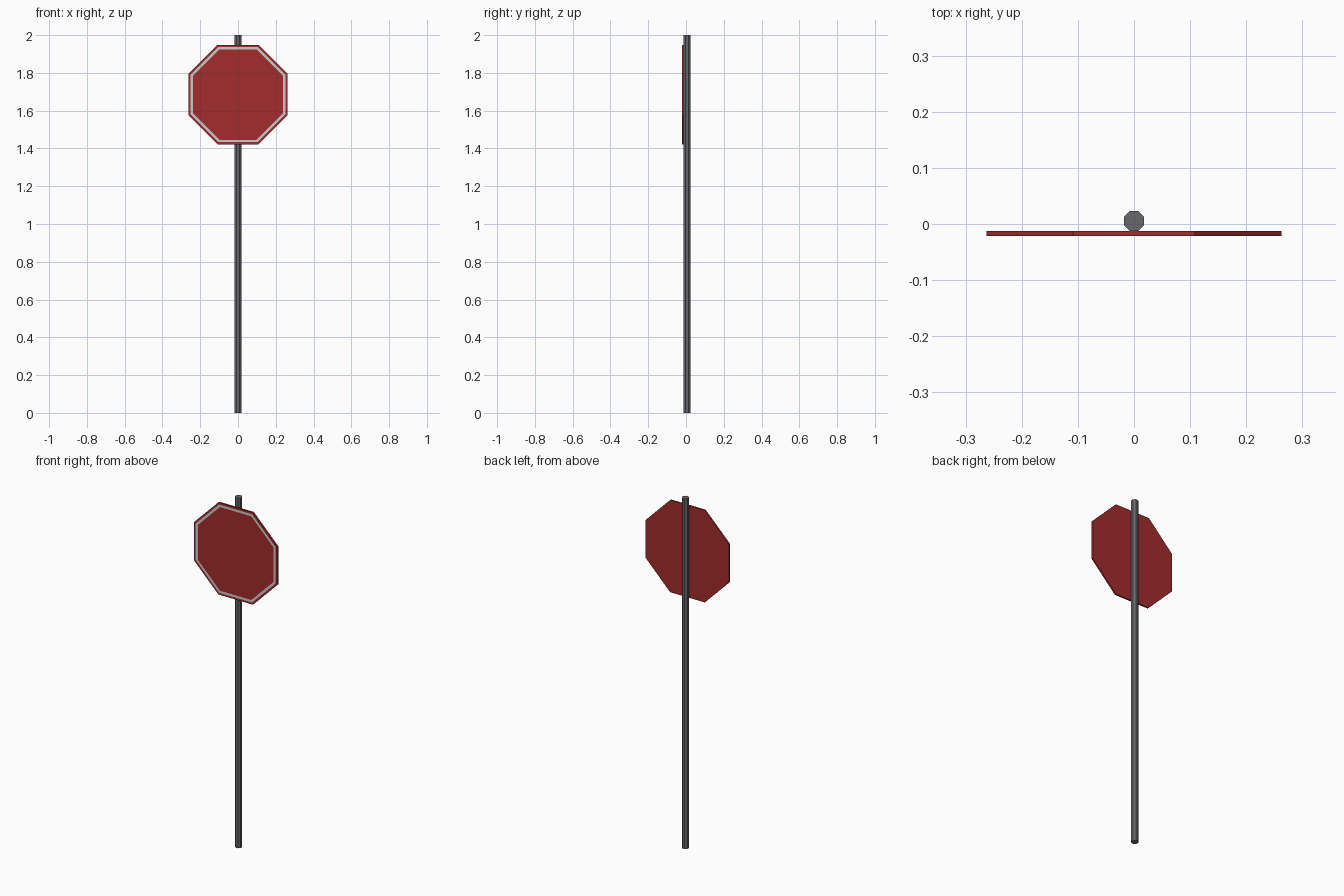
import bpy, bmesh
from math import pi, cos
from mathutils import Matrix

if "Cube" in bpy.data.objects:
    bpy.data.objects.remove(bpy.data.objects["Cube"])


def material(name, rgb):
    m = bpy.data.materials.new(name)
    m.diffuse_color = (*rgb, 1)
    m.use_nodes = True
    m.node_tree.nodes["Principled BSDF"].inputs["Base Color"].default_value = m.diffuse_color
    return m


def octagon_prism(bm, apothem, depth, matrix):
    """Eight-sided prism with flats facing the axes."""
    r = apothem / cos(pi / 8)
    bmesh.ops.create_cone(bm, cap_ends=True, segments=8, radius1=r, radius2=r,
                          depth=depth,
                          matrix=matrix @ Matrix.Rotation(pi / 8, 4, 'Z'))
    # Make sure flats (not corners) face the axes
    top = max(v.co.z for v in bm.verts)
    assert sum(abs(v.co.z - top) < 1e-5 for v in bm.verts) >= 4


def add_object(name, bm, mats):
    bm.normal_update()
    me = bpy.data.meshes.new(name)
    bm.to_mesh(me)
    bm.free()
    for m in mats:
        me.materials.append(m)
    ob = bpy.data.objects.new(name, me)
    bpy.context.collection.objects.link(ob)
    return ob


red = material("sign_red", (0.36, 0.025, 0.025))
white = material("border_white", (0.8, 0.8, 0.8))
grey = material("pole_grey", (0.14, 0.14, 0.15))

# Pole
bm = bmesh.new()
octagon_prism(bm, 0.0178, 2.0, Matrix.Translation((0, 0.0055, 1.0)))
add_object("pole", bm, [grey])

# Sign plate with a flush white border inset into its front face
bm = bmesh.new()
octagon_prism(bm, 0.263, 0.0095,
              Matrix.Translation((0, -0.017, 1.685)) @ Matrix.Rotation(pi / 2, 4, 'X'))
bm.normal_update()
front = min(bm.faces, key=lambda f: f.normal.y)
bmesh.ops.inset_region(bm, faces=[front], thickness=0.012)
border = bmesh.ops.inset_region(bm, faces=[front], thickness=0.014)["faces"]
for f in border:
    f.material_index = 1
add_object("sign_plate", bm, [red, white])
